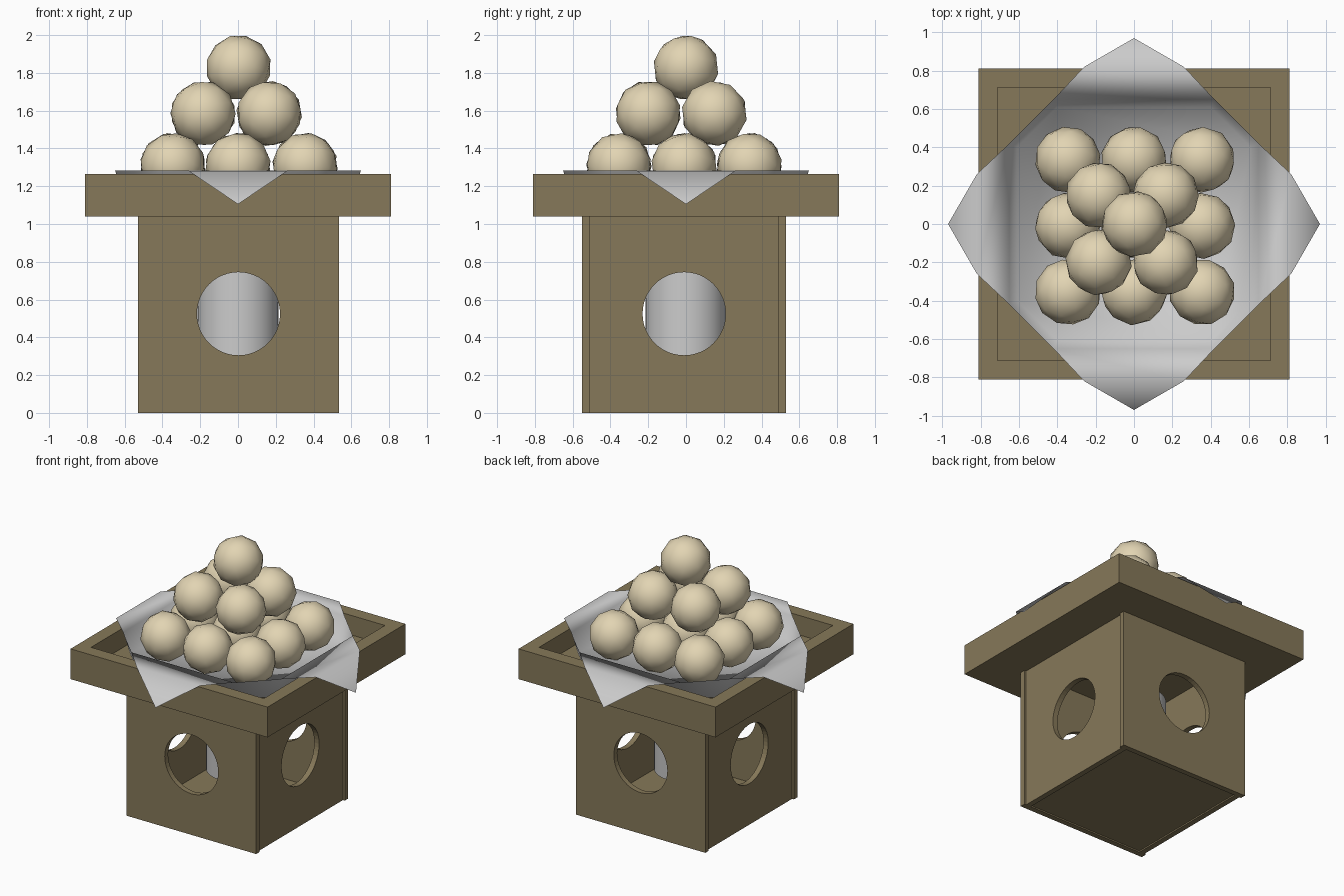
import bpy, bmesh, math, random
from mathutils import Matrix, Vector

if "Cube" in bpy.data.objects:
    bpy.data.objects.remove(bpy.data.objects["Cube"])

random.seed(4)


def material(name, color):
    m = bpy.data.materials.new(name)
    m.diffuse_color = (*color, 1)
    m.use_nodes = True
    m.node_tree.nodes["Principled BSDF"].inputs["Base Color"].default_value = m.diffuse_color
    return m


WOOD = material("wood", (0.24, 0.19, 0.10))
DOUGH = material("dough", (0.76, 0.66, 0.45))


def add_object(name, bm, mat=None, smooth=False):
    bmesh.ops.recalc_face_normals(bm, faces=bm.faces)
    me = bpy.data.meshes.new(name)
    bm.to_mesh(me)
    bm.free()
    for p in me.polygons:
        p.use_smooth = smooth
    if mat:
        me.materials.append(mat)
    ob = bpy.data.objects.new(name, me)
    bpy.context.collection.objects.link(ob)
    return ob


def box_bm(lo, hi):
    bm = bmesh.new()
    lo, hi = Vector(lo), Vector(hi)
    bmesh.ops.create_cube(bm, size=1, matrix=Matrix.Translation((lo + hi) / 2)
                          @ Matrix.Diagonal((*(hi - lo), 1)))
    return bm


def cylinder_bm(radius, depth, center, rot=Matrix.Identity(4), segments=48):
    bm = bmesh.new()
    bmesh.ops.create_cone(bm, cap_ends=True, segments=segments, radius1=radius, radius2=radius,
                          depth=depth, matrix=Matrix.Translation(center) @ rot)
    return bm


def holed_panel(name, lo, hi, axis):
    """Wall board with a round opening through it along the given axis."""
    panel = add_object(name, box_bm(lo, hi), WOOD)
    c = (Vector(lo) + Vector(hi)) / 2
    c.z = 0.525
    rot = Matrix.Rotation(math.pi / 2, 4, 'X' if axis == 'Y' else 'Y')
    cutter = add_object(name + "_cutter", cylinder_bm(0.22, 0.3, c, rot))
    cutter.hide_render = True
    mod = panel.modifiers.new("opening", 'BOOLEAN')
    mod.operation = 'DIFFERENCE'
    mod.solver = 'EXACT'
    mod.object = cutter
    bpy.context.view_layer.objects.active = panel
    bpy.ops.object.modifier_apply(modifier=mod.name)
    bpy.data.objects.remove(cutter)


# Pedestal: front and back boards overlap the slightly recessed side boards
holed_panel("front_board", (-0.53, -0.55, 0), (0.535, -0.51, 1.04), 'Y')
holed_panel("back_board", (-0.53, 0.49, 0), (0.535, 0.53, 1.04), 'Y')
holed_panel("right_board", (0.48, -0.51, 0), (0.52, 0.49, 1.04), 'X')
holed_panel("left_board", (-0.515, -0.51, 0), (-0.475, 0.49, 1.04), 'X')
add_object("pedestal_floor", box_bm((-0.475, -0.51, 0.01), (0.48, 0.49, 0.03)), WOOD)

# Grey core standing inside the pedestal
core = add_object("inner_core", cylinder_bm(0.215, 0.49, (0, 0, 0.525), segments=32))
for p in core.data.polygons:
    p.use_smooth = abs(p.normal.z) < 0.5

# Tray: slab with a square pit
bm = box_bm((-0.81, -0.81, 1.04), (0.81, 0.81, 1.265))
bm.normal_update()
top = max(bm.faces, key=lambda f: f.calc_center_median().z)
bmesh.ops.inset_region(bm, faces=[top], thickness=0.14)
pit = bmesh.ops.extrude_face_region(bm, geom=[top])["geom"]
bmesh.ops.translate(bm, verts=[v for v in pit if isinstance(v, bmesh.types.BMVert)],
                    vec=(0, 0, -0.145))
if top.is_valid:
    bm.faces.remove(top)
add_object("tray", bm, WOOD)

# Paper sheet: eight-sided bowl in the pit, four corners folded over the rim
bm = bmesh.new()
sides = []
for k in range(4):
    r = Matrix.Rotation(k * math.pi / 2, 3, 'Z')
    sides.append([bm.verts.new(r @ Vector(p)) for p in (
        (0.61, -0.40, 1.135), (0.61, 0.40, 1.135),
        (0.65, -0.42, 1.282), (0.65, 0.42, 1.282),
        (0.82, -0.26, 1.28), (0.82, 0.26, 1.28), (0.97, 0, 1.105))])
for k, (a, b, c, d, e, f, tip) in enumerate(sides):
    n = sides[(k + 1) % 4]
    bm.faces.new((a, b, d, c))
    bm.faces.new((b, n[0], n[2], d))
    bm.faces.new((c, d, f, e))
    bm.faces.new((e, f, tip))
bm.faces.new([v for s in sides for v in s[:2]])
add_object("paper_sheet", bm, smooth=True)

# Pile of dumplings in three layers: 9, 4 and 1
spots = [(x, y, 1.31) for x in (-0.345, 0, 0.355) for y in (-0.355, -0.01, 0.335)]
spots += [(x, y, 1.585) for x in (-0.185, 0.165) for y in (-0.2, 0.15)]
spots.append((0.003, 0, 1.828))
for i, s in enumerate(spots):
    bm = bmesh.new()
    turn = Matrix.Rotation(random.uniform(0, 6.28), 4, 'Z') @ Matrix.Rotation(random.uniform(0, 6.28), 4, 'X')
    bmesh.ops.create_icosphere(bm, subdivisions=2, radius=0.174,
                               matrix=Matrix.Translation(s) @ turn)
    add_object(f"dumpling_{i + 1}", bm, DOUGH, smooth=True)
